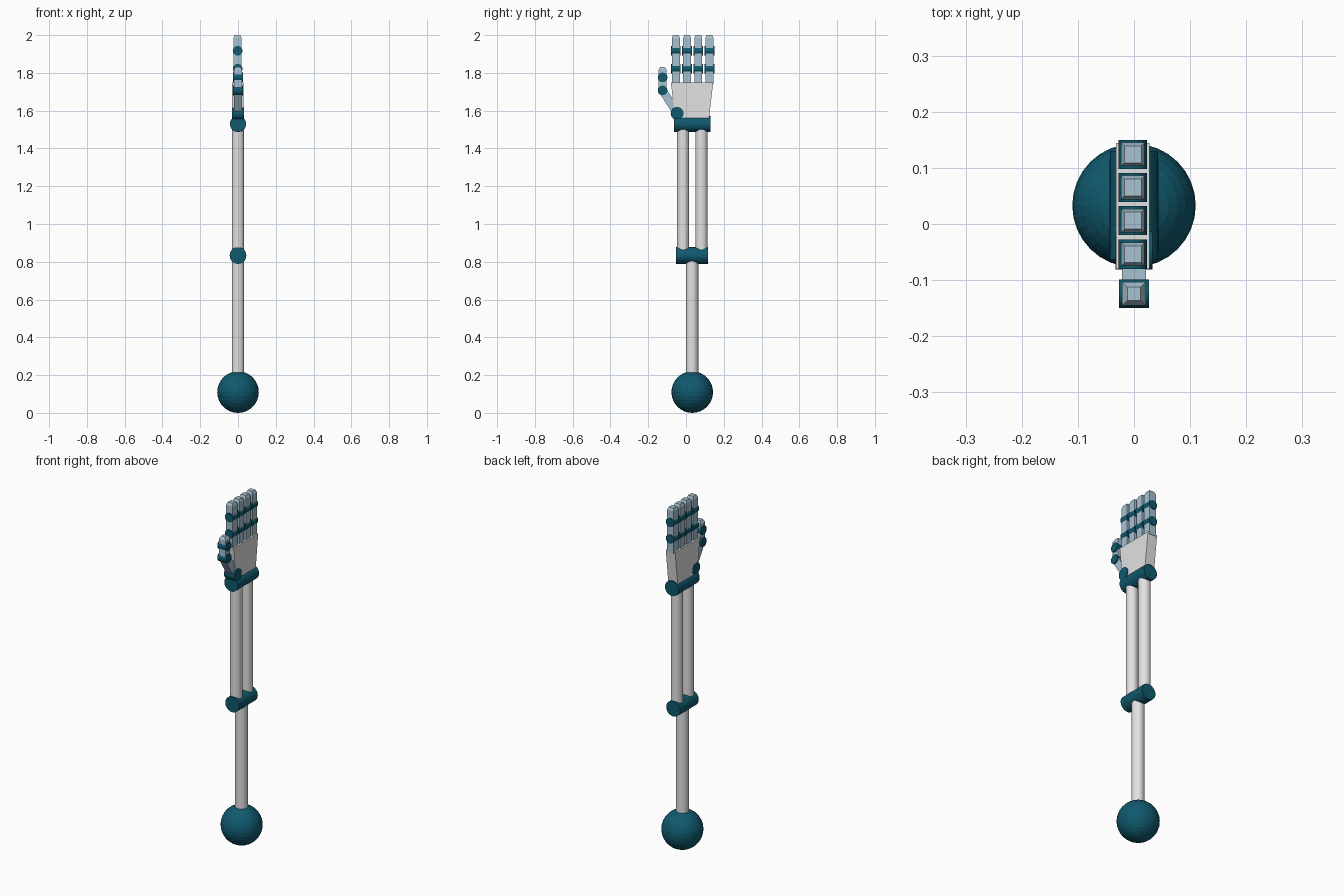
import bpy, bmesh, math
from mathutils import Vector, Matrix

if "Cube" in bpy.data.objects:
    bpy.data.objects.remove(bpy.data.objects["Cube"])


def material(name, rgb):
    m = bpy.data.materials.new(name)
    m.diffuse_color = (*rgb, 1)
    m.use_nodes = True
    m.node_tree.nodes["Principled BSDF"].inputs["Base Color"].default_value = m.diffuse_color
    return m


TEAL = material("dark teal", (0.005, 0.100, 0.155))
GREY = material("light grey", (0.76, 0.76, 0.76))
BLUE = material("pale blue grey", (0.39, 0.54, 0.64))


def finish(bm, name, mat):
    bmesh.ops.recalc_face_normals(bm, faces=bm.faces)
    me = bpy.data.meshes.new(name)
    bm.to_mesh(me)
    bm.free()
    me.materials.append(mat)
    ob = bpy.data.objects.new(name, me)
    bpy.context.collection.objects.link(ob)
    return ob


def frame(a, b):
    """Matrix with its origin at a and local z pointing at b."""
    d = Vector(b) - Vector(a)
    # segments lie in the yz plane, so a turn about x is enough for them
    if abs(d.x) > 1e-6:
        rot = Matrix.Rotation(math.pi / 2, 4, 'Y')
    else:
        rot = Matrix.Rotation(math.atan2(-d.y, d.z), 4, 'X')
    return Matrix.Translation(a) @ rot, d.length


def rod(name, a, b, r, mat, sides=32):
    m, length = frame(a, b)
    bm = bmesh.new()
    bmesh.ops.create_cone(bm, cap_ends=True, segments=sides, radius1=r, radius2=r,
                          depth=length, matrix=m @ Matrix.Translation((0, 0, length / 2)))
    return finish(bm, name, mat)


def loft(name, rings, mat, m=Matrix()):
    """Box lofted through rings of (half x, y min, y max, z)."""
    bm = bmesh.new()
    loops = [[bm.verts.new(m @ Vector(p)) for p in
              ((-hx, y0, z), (hx, y0, z), (hx, y1, z), (-hx, y1, z))]
             for hx, y0, y1, z in rings]
    for lo, hi in zip(loops, loops[1:]):
        for i in range(4):
            j = (i + 1) % 4
            bm.faces.new((lo[i], lo[j], hi[j], hi[i]))
    bm.faces.new(loops[0][::-1])
    bm.faces.new(loops[-1])
    return finish(bm, name, mat)


def segment(name, a, b, h=0.021, tip=None):
    """Square finger bone; tip gives the half width of a chamfered end."""
    m, length = frame(a, b)
    rings = [(h, -h, h, 0)]
    if tip:
        rings += [(h, -h, h, length - 0.015), (tip, -tip, tip, length)]
    else:
        rings += [(h, -h, h, length)]
    return loft(name, rings, BLUE, m)


# shoulder ball
bm = bmesh.new()
bmesh.ops.create_uvsphere(bm, u_segments=32, v_segments=16, radius=0.11,
                          matrix=Matrix.Translation((0, 0.033, 0.11)))
finish(bm, "shoulder_ball", TEAL)

# arm bones and hinge joints
rod("upper_arm", (0, 0.032, 0.15), (0, 0.032, 0.83), 0.033, GREY)
rod("elbow_joint", (0, -0.053, 0.833), (0, 0.117, 0.833), 0.044, TEAL)
for side, y in (("thumb_side", -0.015), ("outer", 0.082)):
    rod("forearm_" + side, (0, y, 0.833), (0, y, 1.53), 0.032, GREY)
rod("wrist_joint", (0, -0.063, 1.53), (0, 0.130, 1.53), 0.043, TEAL)

# palm
loft("palm", [(0.030, -0.054, 0.118, 1.53), (0.030, -0.080, 0.144, 1.75)], GREY,
     Matrix.Translation((-0.002, 0, 0)))

# four fingers
X = -0.002
for n, y in enumerate((-0.054, 0.006, 0.065, 0.124), 1):
    tag = f"finger_{n}_"
    segment(tag + "base", (X, y, 1.74), (X, y, 1.82))
    segment(tag + "middle", (X, y, 1.82), (X, y, 1.92))
    segment(tag + "tip", (X, y, 1.92), (X, y, 2.0), tip=0.015)
    for part, z in (("knuckle_low", 1.822), ("knuckle_high", 1.917)):
        rod(tag + part, (X, y - 0.026, z), (X, y + 0.026, z), 0.0255, TEAL)

# thumb, hinged across x
base, mid, top = (0, -0.047, 1.586), (0, -0.124, 1.707), (0, -0.124, 1.776)
segment("thumb_base", base, mid)
segment("thumb_middle", mid, top)
segment("thumb_tip", top, (0, -0.124, 1.832), tip=0.012)
for part, (x, y, z), r, w in (("root", base, 0.034, 0.033),
                              ("low", mid, 0.0255, 0.027),
                              ("high", top, 0.0255, 0.027)):
    rod("thumb_knuckle_" + part, (-w, y, z), (w, y, z), r, TEAL)
